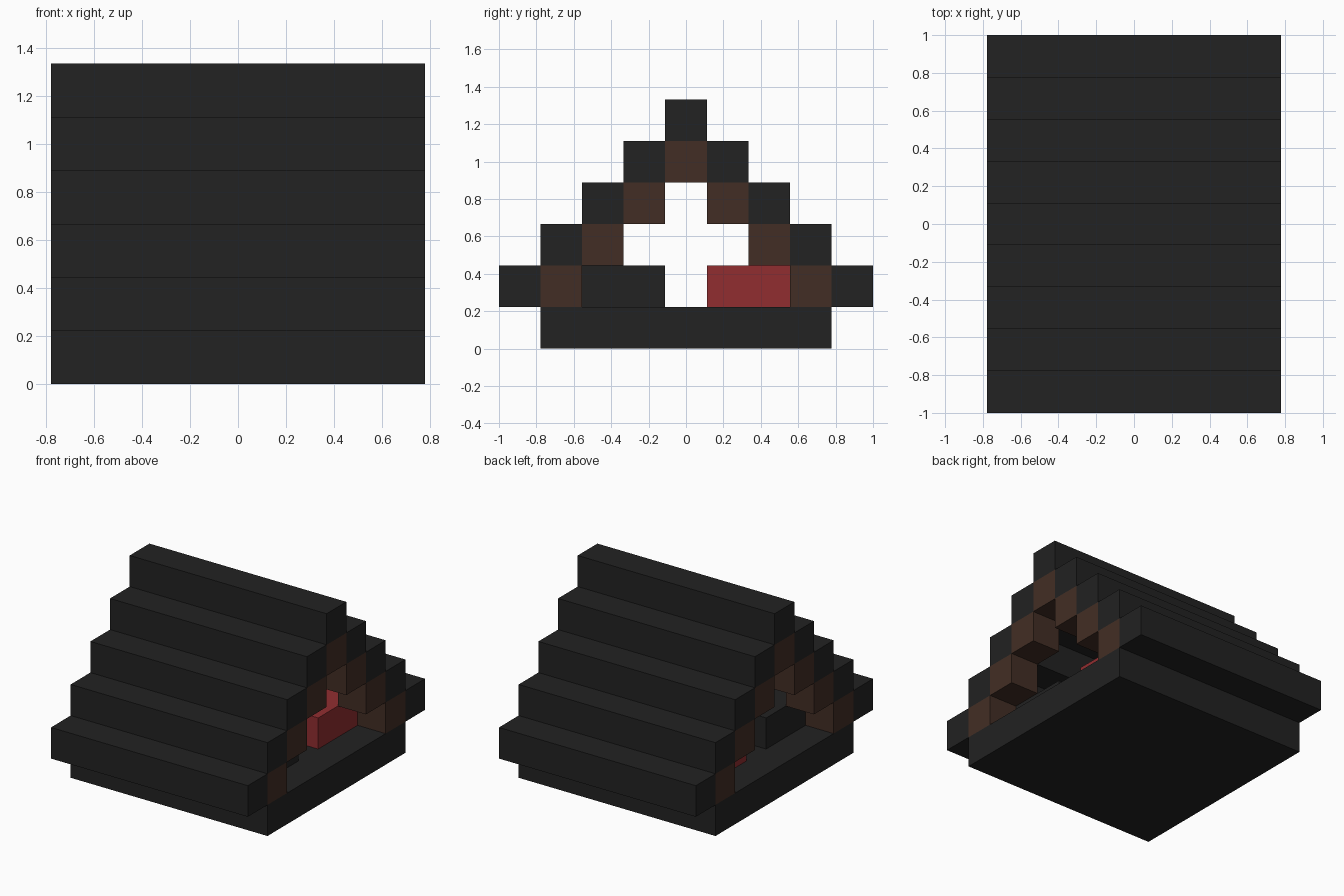
import bpy

U = 2 / 9          # one block
HALF_LEN = 3.5     # half length of the building, in blocks
INNER_LEN = 2.5    # half length between the gable walls

cube = bpy.data.objects.get("Cube")
if cube:
    bpy.data.objects.remove(cube, do_unlink=True)


def material(name, r, g, b):
    mat = bpy.data.materials.new(name)
    mat.use_nodes = True
    mat.diffuse_color = (r, g, b, 1)
    mat.node_tree.nodes["Principled BSDF"].inputs["Base Color"].default_value = (r, g, b, 1)
    return mat


CHARCOAL = material("charcoal", 0.016, 0.016, 0.016)
BROWN = material("dark_brown", 0.055, 0.027, 0.018)
RED = material("deep_red", 0.283, 0.027, 0.03)


def box(name, x, y, z, mat):
    """Box from (min, max) ranges given in blocks."""
    ranges = (x, y, z)
    bpy.ops.mesh.primitive_cube_add(size=1, location=[U * (a + b) / 2 for a, b in ranges])
    obj = bpy.context.object
    obj.name = name
    obj.scale = [U * (b - a) for a, b in ranges]
    bpy.ops.object.transform_apply(location=False, rotation=False, scale=True)
    obj.data.materials.append(mat)
    return obj


full = (-HALF_LEN, HALF_LEN)
inner = (-INNER_LEN, INNER_LEN)
gable_ends = {"right": (-HALF_LEN, -INNER_LEN), "left": (INNER_LEN, HALF_LEN)}


def span(side, start, end):
    """Range from start to end on the front (-1) or back (1) side."""
    return tuple(sorted((side * start, side * end)))


# Floor slab
box("floor", full, full, (0, 1), CHARCOAL)

# Stepped roof with stepped gable frames one block inside it
for side, label in ((-1, "front"), (1, "back")):
    for step in range(4):
        outer = 4.5 - step
        z = (step + 1, step + 2)
        box(f"{label}_roof_step_{step}", full, span(side, outer - 1, outer), z, CHARCOAL)
        if step < 3:
            for end, x in gable_ends.items():
                box(f"{label}_{end}_gable_{step}", x, span(side, outer - 2, outer - 1), z, BROWN)

# Ridge and the gable blocks under it
box("roof_ridge", full, (-0.5, 0.5), (5, 6), CHARCOAL)
for end, x in gable_ends.items():
    box(f"{end}_gable_top", x, (-0.5, 0.5), (4, 5), BROWN)

# Long interior blocks either side of the aisle
box("front_bench", inner, span(-1, 0.5, 3.5), (1, 2), CHARCOAL)
box("back_bench", inner, span(1, 0.5, 3.5), (1, 2), RED)
